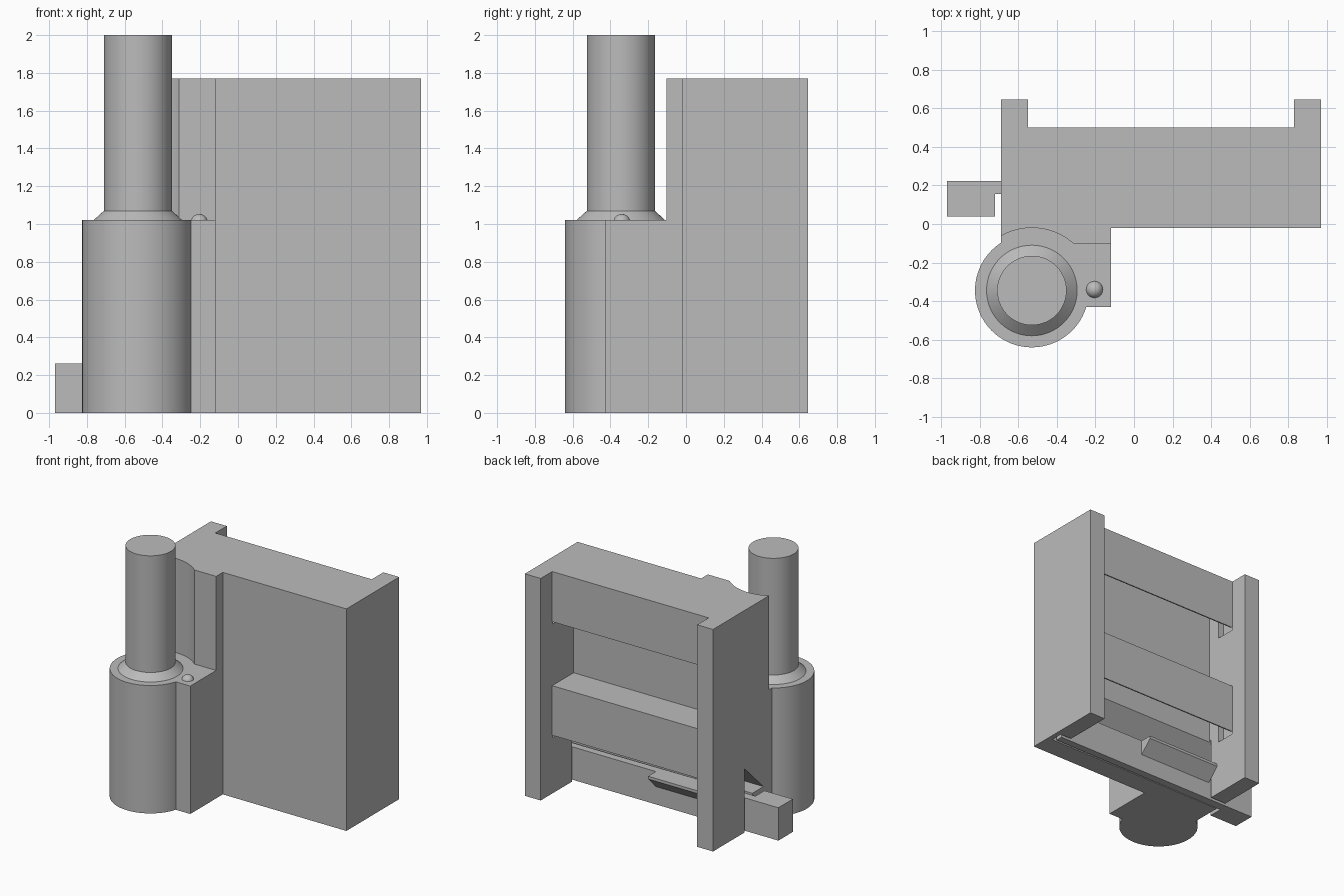
import bpy
import bmesh
import math
from mathutils import Vector

cube = bpy.data.objects.get("Cube")
if cube:
    bpy.data.objects.remove(cube, do_unlink=True)

grey = bpy.data.materials.new("plain grey")
grey.use_nodes = True
grey.diffuse_color = (0.5, 0.5, 0.5, 1)
grey.node_tree.nodes["Principled BSDF"].inputs["Base Color"].default_value = (0.5, 0.5, 0.5, 1)


def finish(name, bm):
    bmesh.ops.recalc_face_normals(bm, faces=bm.faces)
    mesh = bpy.data.meshes.new(name)
    bm.to_mesh(mesh)
    bm.free()
    mesh.materials.append(grey)
    ob = bpy.data.objects.new(name, mesh)
    bpy.context.collection.objects.link(ob)
    return ob


def extrude(name, points, offset):
    """Extrude a closed outline of 3D points along an offset."""
    bm = bmesh.new()
    face = bm.faces.new([bm.verts.new(p) for p in points])
    new = bmesh.ops.extrude_face_region(bm, geom=[face])["geom"]
    verts = [v for v in new if isinstance(v, bmesh.types.BMVert)]
    bmesh.ops.translate(bm, verts=verts, vec=Vector(offset))
    return finish(name, bm)


def along_x(name, profile, x0, x1):
    return extrude(name, [(x0, y, z) for y, z in profile], (x1 - x0, 0, 0))


def upright(name, outline, z0, z1):
    return extrude(name, [(x, y, z0) for x, y in outline], (0, 0, z1 - z0))


def box(name, x0, x1, y0, y1, z0, z1):
    return upright(name, [(x0, y0), (x1, y0), (x1, y1), (x0, y1)], z0, z1)


def cone(name, r0, r1, z0, z1):
    bm = bmesh.new()
    bmesh.ops.create_cone(bm, cap_ends=True, segments=96, radius1=r0, radius2=r1, depth=z1 - z0)
    bmesh.ops.translate(bm, verts=bm.verts, vec=(AXIS[0], AXIS[1], (z0 + z1) / 2))
    return finish(name, bm)


def combine(target, tool, operation):
    """Apply a boolean and remove the tool."""
    mod = target.modifiers.new("combine", 'BOOLEAN')
    mod.operation = operation
    mod.solver = 'EXACT'
    mod.object = tool
    bpy.context.view_layer.objects.active = target
    bpy.ops.object.modifier_apply(modifier=mod.name)
    bpy.data.objects.remove(tool, do_unlink=True)


AXIS = (-0.53, -0.345)
TOP, SHELF = 1.77, 1.02

# Main housing with the front pad hollowed around the shaft
housing = box("housing", -0.69, 0.97, -0.02, 0.645, 0, TOP)
pad = box("pad", -0.69, -0.12, -0.104, 0.0, 0, TOP)
combine(pad, cone("shaft_clearance", 0.325, 0.325, SHELF, 1.9), 'DIFFERENCE')
combine(housing, pad, 'UNION')

# Rear recess leaving two hooked rails
rear = [(0.7, -0.1), (0.23, -0.1), (0.23, 0.745), (0.49, 0.465), (0.5, 0.465),
        (0.5, 0.86), (0.23, 0.86), (0.23, 1.64), (0.49, 1.37), (0.5, 1.37), (0.5, 1.9), (0.7, 1.9)]
combine(housing, along_x("recess", rear, -0.55, 0.83), 'DIFFERENCE')

# Slider channel with a sloping roof, open on one side
channel = [(0.15, -0.1), (0.25, -0.1), (0.25, 0.51), (0.01, 0.275), (0.15, 0.275)]
combine(housing, along_x("channel", channel, -0.8, 0.93), 'DIFFERENCE')

# Small grooves in the side walls behind each rail
for z in (1.35, 0.445):
    for x0, x1 in ((-0.60, -0.54), (0.82, 0.88)):
        combine(housing, box("groove", x0, x1, 0.335, 0.495, z, z + 0.17), 'DIFFERENCE')

# Round barrel and its square shoulder
barrel = cone("barrel", 0.295, 0.295, 0, SHELF)
combine(barrel, box("shoulder", -0.53, -0.12, -0.43, -0.09, 0, SHELF), 'UNION')

# Collar and shaft
collar = cone("collar", 0.235, 0.18, SHELF, 1.07)
shaft = cone("shaft", 0.18, 0.18, 1.0, 2.0)

# Locating bump on the shoulder
bm = bmesh.new()
bmesh.ops.create_uvsphere(bm, u_segments=32, v_segments=16, radius=0.045)
bmesh.ops.translate(bm, verts=bm.verts, vec=(-0.205, -0.34, 1.008))
bump = finish("bump", bm)

# Sliding latch: plate, end handle and bevelled catch
handle = [(-0.97, 0.04), (-0.72, 0.04), (-0.72, 0.155), (0.9, 0.165), (0.9, 0.222), (-0.97, 0.222)]
upright("latch_slider", handle, 0, 0.262)
along_x("latch_catch", [(0.215, 0.135), (0.32, 0.24), (0.32, 0.262), (0.215, 0.262)], -0.55, 0.11)

# Smooth the round parts
for ob in (housing, barrel, collar, shaft, bump):
    bpy.ops.object.select_all(action='DESELECT')
    ob.select_set(True)
    bpy.context.view_layer.objects.active = ob
    bpy.ops.object.shade_smooth_by_angle(angle=math.radians(30))
